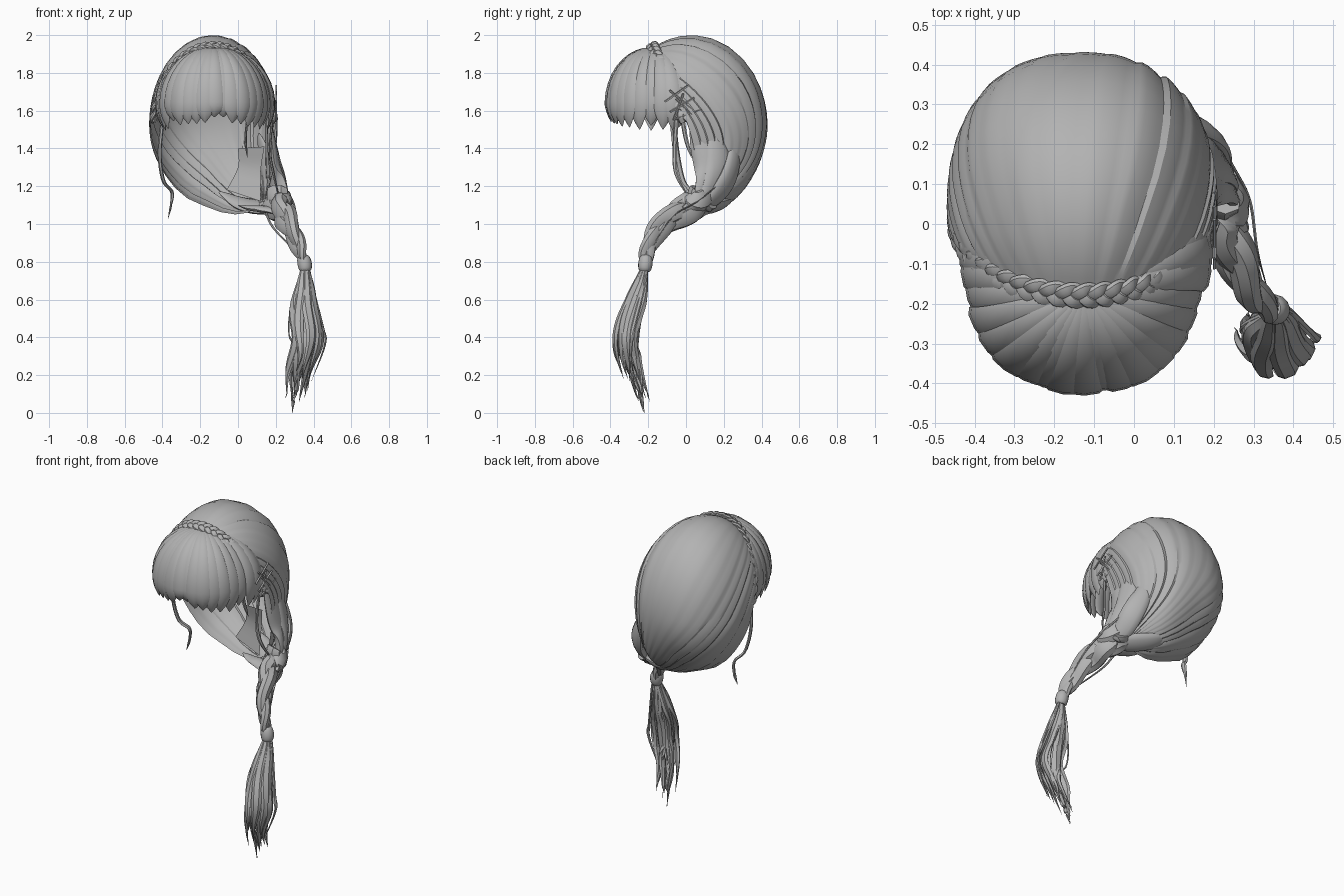
import bpy, bmesh, math, random
from mathutils import Vector as V

if "Cube" in bpy.data.objects:
    bpy.data.objects.remove(bpy.data.objects["Cube"])

random.seed(4)
hair = bpy.data.materials.new("ash_hair")
hair.diffuse_color = (0.45, 0.45, 0.45, 1)
hair.use_nodes = True
hair.node_tree.nodes["Principled BSDF"].inputs["Base Color"].default_value = hair.diffuse_color
HEAD = V((-0.13, 0.03, 1.53))
RAD = V((0.34, 0.40, 0.47))


def finish(name, bm, angle=40):
    bmesh.ops.recalc_face_normals(bm, faces=bm.faces)
    me = bpy.data.meshes.new(name)
    bm.to_mesh(me)
    bm.free()
    ob = bpy.data.objects.new(name, me)
    bpy.context.collection.objects.link(ob)
    me.materials.append(hair)
    bpy.ops.object.select_all(action='DESELECT')
    ob.select_set(True)
    bpy.context.view_layer.objects.active = ob
    bpy.ops.object.shade_smooth_by_angle(angle=math.radians(angle))
    return ob


def spline(pts, n):
    """Smooth path of n+1 points through the given points."""
    p = [V(q) for q in pts]
    p = [2 * p[0] - p[1]] + p + [2 * p[-1] - p[-2]]
    out = []
    for k in range(n + 1):
        s = k / n * (len(p) - 3)
        i = min(int(s), len(p) - 4)
        t = s - i
        a, b, c, d = p[i:i + 4]
        out.append(0.5 * (2 * b + (c - a) * t + (2 * a - 5 * b + 4 * c - d) * t * t
                          + (3 * b - a - 3 * c + d) * t ** 3))
    return out


def sweep(bm, path, width, flat=1.0, centre=HEAD, sides=8):
    """Tapered lock along a path; its flat side faces away from centre."""
    n = len(path) - 1
    rings = []
    for i, p in enumerate(path):
        tan = (path[min(i + 1, n)] - path[max(i - 1, 0)]).normalized()
        side = tan.cross(p - centre).normalized()
        out = side.cross(tan)
        w = width(i / n)
        rings.append([bm.verts.new(p + side * w * math.cos(a) + out * w * flat * math.sin(a))
                      for a in (math.tau * j / sides for j in range(sides))])
    for r, q in zip(rings, rings[1:]):
        for j in range(sides):
            k = (j + 1) % sides
            bm.faces.new((r[j], r[k], q[k], q[j]))
    bm.faces.new(rings[0])
    bm.faces.new(rings[-1])


def braid(bm, path, turns, spread, lift, radius, flat=0.8, centre=HEAD):
    """Three strands weaving along a path; spread and radius vary with t."""
    n = len(path) - 1
    for k in range(3):
        pts = []
        for i, p in enumerate(path):
            tan = (path[min(i + 1, n)] - path[max(i - 1, 0)]).normalized()
            side = tan.cross(p - centre).normalized()
            a = math.tau * (turns * i / n + k / 3)
            s = spread(i / n)
            pts.append(p + side * s * math.sin(a) + side.cross(tan) * s * lift * math.sin(2 * a))
        sweep(bm, pts, radius, flat, centre)


def band(a, grow=0.0):
    """Point on the line where the head braid lies, ear to ear."""
    return V((-0.13 + (0.33 + grow) * math.sin(a), -0.18 + 0.2 * (1 - math.cos(a)),
              1.5 + (0.45 + grow) * math.cos(a)))


# Back hair: swept from the head braid over the skull to the side gather
bm = bmesh.new()
STRANDS, SUB, ROWS = 20, 5, 26
amps = [random.choice((0.008, 0.02, 0.035)) for _ in range(STRANDS)]
gather = V((0.65, 0.1, -0.75))
cols = []
for i in range(STRANDS * SUB + 1):
    f = 2 * i / (STRANDS * SUB) - 1
    h = band(f * math.radians(75)) - HEAD
    start = V((h.x / RAD.x, h.y / RAD.y, h.z / RAD.z)).normalized()
    az = f * math.radians(90)
    mid = V((math.sin(az), math.cos(az) + 0.03, -0.1)).normalized()
    u = (i % SUB) / SUB
    dip = amps[min(i // SUB, STRANDS - 1)] * u ** 1.5
    col = []
    for j in range(ROWS + 1):
        t = j / ROWS
        d = ((1 - t) ** 2 * start + 3 * t * (1 - t) * mid + t * t * gather).normalized()
        box = (abs(d.x) ** 2.35 + abs(d.y) ** 2.35 + 1e-9) ** (1 / 2.35)
        box = math.hypot(d.x, d.y) / box if d.y > 0 else 1
        r = 1 + 0.2 * t ** 5 - dip * math.sin(math.pi * t) ** 0.5
        p = HEAD + V((d.x * RAD.x * box, d.y * RAD.y * box, d.z * RAD.z)) * r
        # the underside rises towards the side opposite the plait
        p.z += 0.06 * min(max(-d.z * 1.6, 0), 1) * min(max((0.03 - p.x) / 0.2, 0), 1)
        col.append(bm.verts.new(p))
    cols.append(col)
for a, b in zip(cols, cols[1:]):
    for j in range(ROWS):
        bm.faces.new((a[j], b[j], b[j + 1], a[j + 1]))
finish("back_hair", bm, 25)

# Fringe: pointed locks fanning from the crown over the forehead
bm = bmesh.new()
LOCKS = 21
for k in range(LOCKS):
    th = math.radians(-97 + 194 * k / (LOCKS - 1))
    s, c = math.sin(th), math.cos(th)
    tip = 1.475 + 0.05 * max(c, 0) ** 2 + random.uniform(0.0, 0.05)
    size = random.uniform(0.96, 1.0)
    path = []
    for j in range(15):
        t = j / 14
        psi = min(t / 0.65, 1) * math.pi / 2
        drop = max(0, (t - 0.65) / 0.35)
        r = (0.06 + 0.94 * math.sin(psi)) * (1 - 0.07 * drop ** 2) * size
        path.append(V((-0.125 + 0.31 * r * s,
                       -0.17 - 0.245 * r * c + 0.12 * r * s ** 6,
                       1.93 - 0.29 * (1 - math.cos(psi)) - (1.64 - tip) * drop)))
    sweep(bm, path, lambda t: 0.016 + 0.036 * min(t / 0.6, 1) if t < 0.65
          else 0.052 * max(0.04, 1 - ((t - 0.65) / 0.35) ** 2.2), 0.32, V((-0.13, -0.1, 1.6)), 8)
finish("fringe", bm)

# Head braid across the crown
bm = bmesh.new()
arc = [band(math.radians(-84 + 168 * i / 150), -0.006) for i in range(151)]
braid(bm, arc, 8, lambda t: 0.018, 0.4, lambda t: 0.018, 0.65)
finish("head_braid", bm)

# Crossed hairpins above the right ear
bm = bmesh.new()
for y, z, tilt in ((-0.05, 1.69, 35), (-0.03, 1.66, -40), (-0.02, 1.63, 30),
                   (0.0, 1.61, -45), (-0.04, 1.62, 70), (0.01, 1.58, 20)):
    d = V((0.0, math.cos(math.radians(tilt)), math.sin(math.radians(tilt)))) * 0.075
    p = V((0.202, y, z))
    sweep(bm, [p - d, p, p + d], lambda t: 0.006, 0.8, sides=4)
finish("hairpins", bm)

# Side hair running from the ear and the nape into the side plait
bm = bmesh.new()
for pts, w in (
        ([(0.16, 0.03, 1.58), (0.18, 0.08, 1.42), (0.2, 0.12, 1.27), (0.225, 0.08, 1.14), (0.25, 0, 1.06)], 0.075),
        ([(0.15, 0.12, 1.58), (0.175, 0.16, 1.42), (0.195, 0.165, 1.27), (0.22, 0.11, 1.14), (0.24, 0.02, 1.06)], 0.075),
        ([(0.11, 0.25, 1.48), (0.15, 0.25, 1.34), (0.19, 0.21, 1.22), (0.205, 0.13, 1.12), (0.23, 0.02, 1.05)], 0.065),
        ([(-0.1, 0.24, 1.17), (0.0, 0.21, 1.115), (0.1, 0.15, 1.09), (0.19, 0.08, 1.08), (0.24, 0, 1.06)], 0.06),
        ([(0.0, 0.05, 1.1), (0.06, 0.04, 1.085), (0.12, 0.03, 1.08), (0.19, 0.0, 1.07), (0.25, -0.04, 1.04)], 0.04)):
    sweep(bm, spline(pts, 24), lambda t: w * (0.1 + 0.9 * math.sin(math.pi * min(t, 0.8)) ** 0.8), 0.42, sides=12)
finish("side_hair", bm, 60)

# Loose inner panel beside the neck
bm = bmesh.new()
edge_a = spline([(0.0, 0.06, 1.40), (0.0, 0.08, 1.3), (-0.06, 0.06, 1.18)], 6)
edge_b = spline([(0.14, 0.04, 1.41), (0.12, 0.06, 1.28), (0.12, 0.04, 1.12)], 6)
va, vb = ([bm.verts.new(p) for p in e] for e in (edge_a, edge_b))
for i in range(6):
    bm.faces.new((va[i], vb[i], vb[i + 1], va[i + 1]))
finish("inner_panel", bm)

# Loose side plait
bm = bmesh.new()
plait = spline([(0.205, 0.1, 1.15), (0.215, 0.04, 1.09), (0.245, -0.06, 1.045),
                (0.285, -0.15, 0.965), (0.325, -0.2, 0.87), (0.353, -0.215, 0.79)], 60)
braid(bm, plait, 1.1, lambda t: 0.042 - 0.03 * t, 0.5, lambda t: 0.062 - 0.04 * t ** 1.5,
      0.8, V((0.0, -0.3, 1.0)))
finish("side_plait", bm)

# Hair tie
bm = bmesh.new()
tie = spline([(0.343, -0.212, 0.83), (0.353, -0.215, 0.79), (0.357, -0.22, 0.75)], 10)
sweep(bm, tie, lambda t: 0.026 + 0.012 * math.sin(math.pi * t) ** 0.5, 1, V((0, 0, 0.8)), 14)
finish("hair_tie", bm)

# Tail: wavy locks that swell below the tie, part and taper to points
bm = bmesh.new()
core = [(0.355, -0.218, 0.78), (0.352, -0.265, 0.6), (0.362, -0.325, 0.4),
        (0.33, -0.285, 0.2), (0.29, -0.222, 0.0)]
for k in range(15):
    a = math.tau * k / 7.5 + (0.4 if k > 7 else 0)
    ring = 0.4 if k > 9 else 1.0
    off = V((math.cos(a), math.sin(a) * 0.85, 0)) * ring
    long = k in (3, 11)
    pts = [V(p) + off * r for p, r in zip(core, (0.012, 0.05, 0.066, 0.058, 0.005 if long else 0.06))]
    stop = 1.0 if long else random.uniform(0.72, 0.95)
    path = spline(pts, 40)[:int(40 * stop) + 1]
    phase, sway = random.uniform(0, 6), V((random.uniform(-1, 1), random.uniform(-1, 1), 0)) * 0.014
    path = [p + sway * min(i / 20, 1) * math.sin(phase + i * 0.35) * (1 if i < 36 else 0.3)
            for i, p in enumerate(path)]
    sweep(bm, path, lambda t: 0.012 + 0.018 * math.sin(math.pi * min(t * 1.1, 0.5)) if t < 0.5
          else 0.03 * max(0.04, 1 - ((t - 0.5) / 0.5) ** 1.8), 0.5, V((0.35, -0.28, 0.4)), 6)
finish("tail", bm)

# Wisps by the face and stray hairs along the plait
bm = bmesh.new()
for pts, w in (
        ([(-0.4, -0.07, 1.55), (-0.415, -0.05, 1.37), (-0.395, -0.02, 1.23), (-0.35, 0.02, 1.17),
          (-0.355, 0.03, 1.1), (-0.37, 0.02, 1.03)], 0.018),
        ([(0.18, -0.05, 1.55), (0.17, -0.06, 1.38), (0.19, -0.05, 1.26), (0.22, 0.02, 1.13)], 0.012),
        ([(0.05, -0.02, 1.56), (0.04, 0.0, 1.45), (0.05, 0.03, 1.35)], 0.012),
        ([(0.24, 0.16, 1.2), (0.29, 0.06, 1.12), (0.31, -0.07, 1.04), (0.34, -0.18, 0.88)], 0.006),
        ([(0.14, 0.03, 1.08), (0.18, -0.05, 0.99), (0.26, -0.13, 0.9), (0.34, -0.21, 0.82)], 0.006),
        ([(0.37, -0.21, 0.78), (0.4, -0.23, 0.65), (0.45, -0.28, 0.45), (0.46, -0.29, 0.36), (0.39, -0.3, 0.17)], 0.012),
        ([(0.34, -0.22, 0.77), (0.28, -0.25, 0.55), (0.27, -0.27, 0.42), (0.3, -0.3, 0.35)], 0.008)):
    sweep(bm, spline(pts, 24), lambda t: w * max(0.08, 1 - t ** 5), 0.5, sides=6)
finish("wisps", bm)
